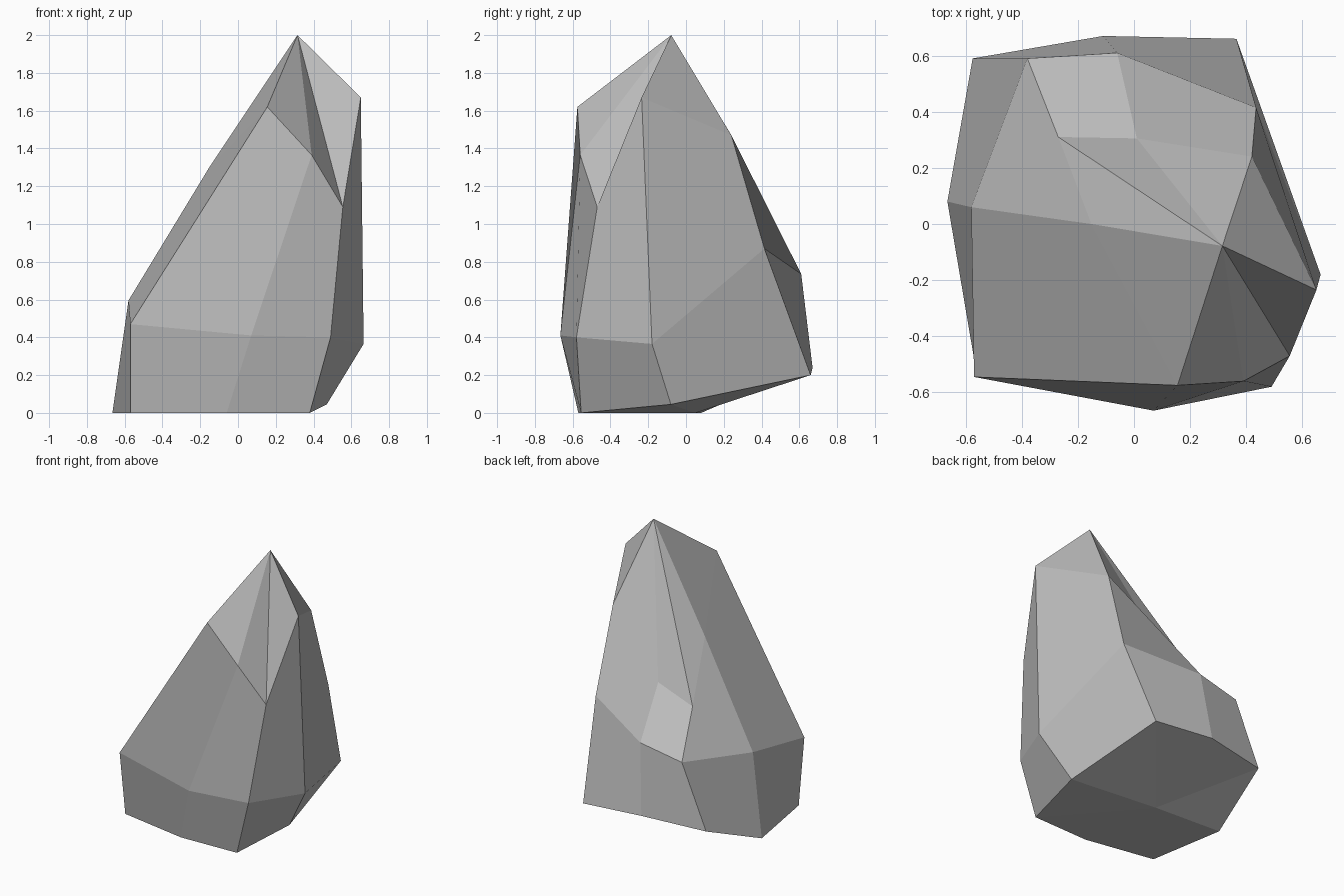
import bpy
import bmesh

# Remove the default cube
cube = bpy.data.objects.get("Cube")
if cube:
    bpy.data.objects.remove(cube, do_unlink=True)


def flat_material(name, color):
    mat = bpy.data.materials.new(name)
    mat.use_nodes = True
    mat.diffuse_color = color
    shader = mat.node_tree.nodes["Principled BSDF"]
    shader.inputs["Base Color"].default_value = color
    shader.inputs["Roughness"].default_value = 0.9
    return mat


def bridge(bm, lower, upper):
    """Join two rings of equal length with quads."""
    count = len(lower)
    for i in range(count):
        j = (i + 1) % count
        bm.faces.new((lower[i], lower[j], upper[j], upper[i]))


def fan(bm, ring, tip):
    """Close a ring with triangles meeting at one point."""
    for i, vert in enumerate(ring):
        bm.faces.new((vert, ring[(i + 1) % len(ring)], tip))


# Cross-sections of the rock, each running from the front right corner
# along the front, left flank, back and right flank
base_ring = [
    (0.38, -0.555, 0), (-0.06, -0.57, 0), (-0.57, -0.48, 0), (-0.665, 0.08, 0),
    (-0.575, 0.59, 0.22), (-0.11, 0.67, 0.24), (0.365, 0.66, 0.2), (0.47, -0.08, 0.045),
]
shoulder_ring = [
    (0.49, -0.58, 0.4), (0.07, -0.665, 0.41), (-0.57, -0.545, 0.47), (-0.58, 0.06, 0.595),
    (-0.38, 0.59, 0.67), (-0.06, 0.61, 0.735), (0.435, 0.415, 0.87), (0.665, -0.18, 0.365),
]
crown_ring = [
    (0.555, -0.47, 1.09), (0.39, -0.56, 1.365), (0.155, -0.575, 1.62), (-0.152, 0, 1.3),
    (-0.27, 0.31, 0.94), (0.01, 0.305, 1.04), (0.42, 0.24, 1.47), (0.65, -0.235, 1.67),
]
peak = (0.315, -0.078, 2)
underside = (-0.145, 0.05, 0)

# Rock body: three rings bridged and closed at both ends
bm = bmesh.new()
base, shoulder, crown = (
    [bm.verts.new(p) for p in ring] for ring in (base_ring, shoulder_ring, crown_ring)
)
bridge(bm, base, shoulder)
bridge(bm, shoulder, crown)
fan(bm, crown, bm.verts.new(peak))
fan(bm, base, bm.verts.new(underside))
bmesh.ops.recalc_face_normals(bm, faces=bm.faces[:])

mesh = bpy.data.meshes.new("rock")
bm.to_mesh(mesh)
bm.free()
mesh.materials.append(flat_material("stone grey", (0.5, 0.5, 0.5, 1)))
rock = bpy.data.objects.new("rock", mesh)
bpy.context.collection.objects.link(rock)
